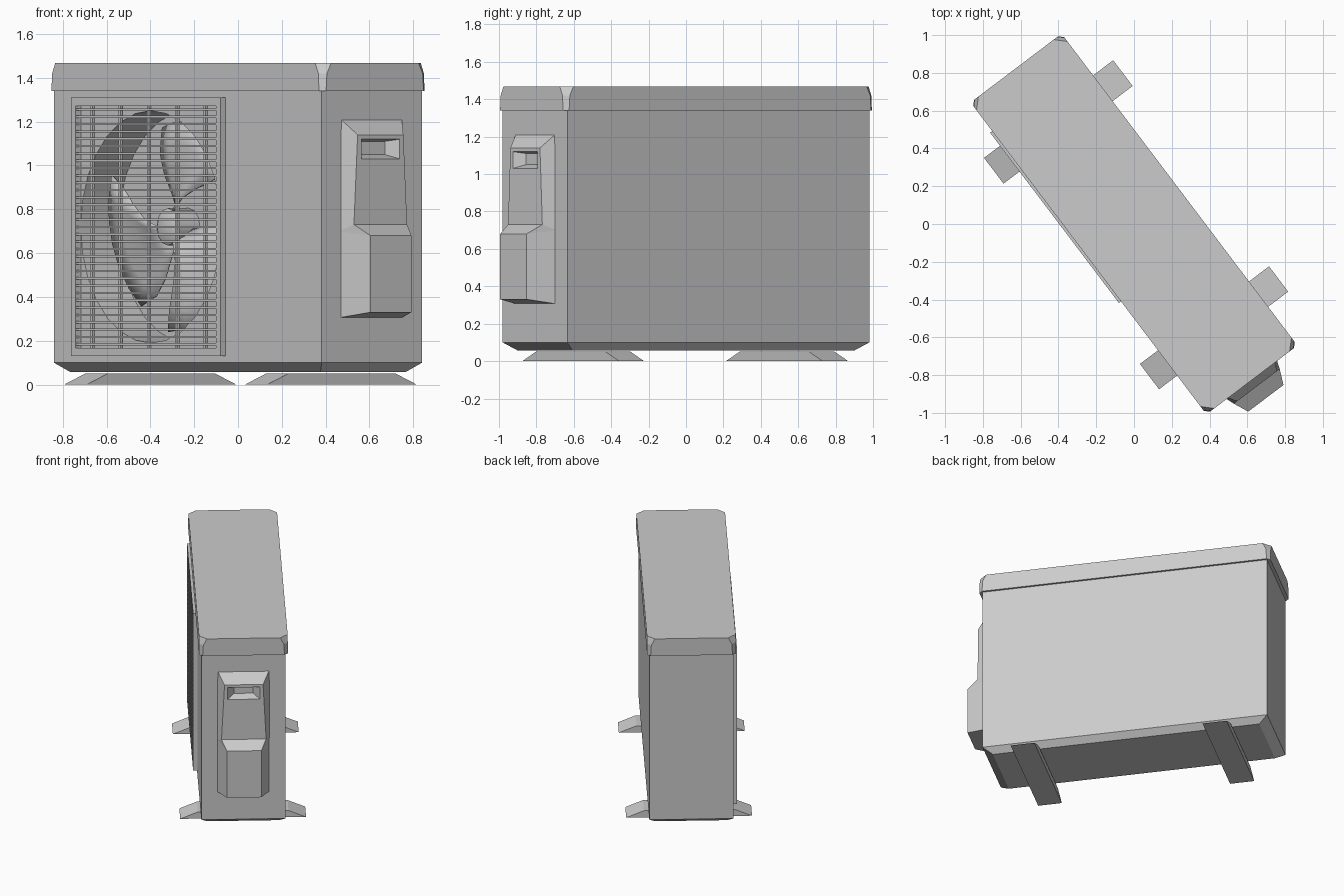
import bpy, bmesh, math

if "Cube" in bpy.data.objects:
    bpy.data.objects.remove(bpy.data.objects["Cube"])

ANGLE = math.radians(-52.9)   # the whole unit is turned about z
CU, CZ = -0.28, 0.72          # fan centre
parts = []


def finish(name, bm):
    bmesh.ops.recalc_face_normals(bm, faces=bm.faces[:])
    me = bpy.data.meshes.new(name)
    bm.to_mesh(me)
    bm.free()
    ob = bpy.data.objects.new(name, me)
    bpy.context.collection.objects.link(ob)
    parts.append(ob)
    return ob


def loft(name, rings, closed=False):
    bm = bmesh.new()
    rs = [[bm.verts.new(p) for p in r] for r in rings]
    n = len(rs[0])
    pairs = list(zip(rs, rs[1:])) + ([(rs[-1], rs[0])] if closed else [])
    for a, b in pairs:
        for i in range(n):
            j = (i + 1) % n
            bm.faces.new((a[i], a[j], b[j], b[i]))
    if not closed:
        bm.faces.new(rs[0])
        bm.faces.new(rs[-1])
    return finish(name, bm)


def add_box(bm, x0, x1, y0, y1, z0, z1):
    vs = bmesh.ops.create_cube(bm, size=1)["verts"]
    for v in vs:
        v.co = ((x0 + x1) / 2 + v.co.x * (x1 - x0),
                (y0 + y1) / 2 + v.co.y * (y1 - y0),
                (z0 + z1) / 2 + v.co.z * (z1 - z0))


def rect(hx, hy, z):
    return [(-hx, -hy, z), (hx, -hy, z), (hx, hy, z), (-hx, hy, z)]


def cut_rect(hx, hy, c, z):
    return [(-hx + c, -hy, z), (hx - c, -hy, z), (hx, -hy + c, z), (hx, hy - c, z),
            (hx - c, hy, z), (-hx + c, hy, z), (-hx, hy - c, z), (-hx, -hy + c, z)]


def circle(r, y, n):
    return [(CU + r * math.cos(2 * math.pi * i / n), y,
             CZ + r * math.sin(2 * math.pi * i / n)) for i in range(n)]


def activate(ob):
    bpy.ops.object.select_all(action='DESELECT')
    ob.select_set(True)
    bpy.context.view_layer.objects.active = ob


def carve(ob, cutter):
    m = ob.modifiers.new("cut", 'BOOLEAN')
    m.operation = 'DIFFERENCE'
    m.solver = 'EXACT'
    m.object = cutter
    activate(ob)
    bpy.ops.object.modifier_apply(modifier=m.name)
    parts.remove(cutter)
    bpy.data.objects.remove(cutter)


def smooth(ob, deg=35):
    activate(ob)
    bpy.ops.object.shade_smooth_by_angle(angle=math.radians(deg))


# casing with tapered base and round fan recess
casing = loft("casing", [rect(0.947, 0.244, 0.058), rect(1.012, 0.287, 0.10),
                         rect(1.012, 0.287, 1.36)])
carve(casing, loft("fan_cutter", [circle(0.53, -0.35, 28), circle(0.53, -0.07, 28)]))
smooth(casing, 25)

# lid with corners cut wider towards the top
loft("lid", [cut_rect(1.035, 0.302, 0.023, 1.34), cut_rect(1.035, 0.302, 0.028, 1.42),
             cut_rect(1.035, 0.302, 0.052, 1.468)])

# feet
for name, x0, x1 in (("left_foot", -0.758, -0.587), ("right_foot", 0.61, 0.778)):
    loft(name, [[(x, -0.422, 0), (x, 0.435, 0), (x, 0.315, 0.05), (x, -0.302, 0.05)]
                for x in (x0, x1)])

# side valve cover: rows of (height, half width, distance out)
rows = [(1.22, 0.18, 1.0), (1.14, 0.131, 1.078), (0.73, 0.152, 1.078),
        (0.68, 0.117, 1.157), (0.33, 0.117, 1.157), (0.305, 0.18, 1.0)]
bm = bmesh.new()
sides = [[bm.verts.new((u, s * w, z)) for z, w, u in rows] for s in (-1, 1)]
mids = [bm.verts.new((1.0, s * 0.18, 0.70)) for s in (-1, 1)]
for i in range(5):
    bm.faces.new((sides[0][i], sides[1][i], sides[1][i + 1], sides[0][i + 1]))
for (t, a, b, c, d, e), m in zip(sides, mids):
    bm.faces.new((t, a, b, m))
    bm.faces.new((m, b, c))
    bm.faces.new((m, c, d, e))
bm.faces.new((sides[0][0], mids[0], sides[0][5], sides[1][5], mids[1], sides[1][0]))
cover = finish("valve_cover", bm)


# hand grip recess in the cover
def grip(u, w, z0, z1):
    return [(u, -w, z0), (u, w, z0), (u, w, z1), (u, -w, z1)]


carve(cover, loft("grip_cutter", [grip(1.09, 0.119, 1.026, 1.122),
                                  grip(1.023, 0.066, 1.05, 1.11)]))


# grille frame
def frame_ring(hx, hz, y):
    return [(CU + a * hx, y, CZ + b * hz) for a, b in ((-1, -1), (1, -1), (1, 1), (-1, 1))]


loft("grille_frame", [frame_ring(0.565, 0.59, -0.28), frame_ring(0.565, 0.59, -0.316),
                      frame_ring(0.53, 0.552, -0.316), frame_ring(0.53, 0.552, -0.28)], True)

# grille slats and upright rods
bm = bmesh.new()
for i in range(33):
    z = CZ + (i - 16) * 0.0335
    add_box(bm, CU - 0.535, CU + 0.535, -0.315, -0.303, z - 0.005, z + 0.005)
finish("grille_slats", bm)
bm = bmesh.new()
for i in range(-2, 3):
    x = CU + i * 0.214
    add_box(bm, x - 0.008, x + 0.008, -0.304, -0.292, CZ - 0.555, CZ + 0.555)
finish("grille_rods", bm)

# fan hub
smooth(loft("fan_hub", [circle(0.085, -0.06, 12), circle(0.085, -0.19, 12),
                        circle(0.06, -0.205, 12)]))

# fan blades: pitched sweeping sheets
bm = bmesh.new()
NR, NA = 4, 6
for k in range(3):
    grid = []
    for i in range(NR + 1):
        t = i / NR
        r = 0.07 + 0.41 * t
        span = math.radians(50 + 35 * math.sin(math.pi * min(1, t * 0.7)))
        row = []
        for j in range(NA + 1):
            s = j / NA - 0.5
            a = math.radians(90 + 120 * k) + s * span - 0.35 * t
            row.append(bm.verts.new((CU + r * math.cos(a), -0.15 + 0.09 * s,
                                     CZ + r * math.sin(a))))
        grid.append(row)
    for i in range(NR):
        for j in range(NA):
            bm.faces.new((grid[i][j], grid[i][j + 1], grid[i + 1][j + 1], grid[i + 1][j]))
blades = finish("fan_blades", bm)
sol = blades.modifiers.new("thickness", 'SOLIDIFY')
sol.thickness = 0.008
smooth(blades)

# turn the whole unit
for ob in parts:
    ob.rotation_euler.z = ANGLE
